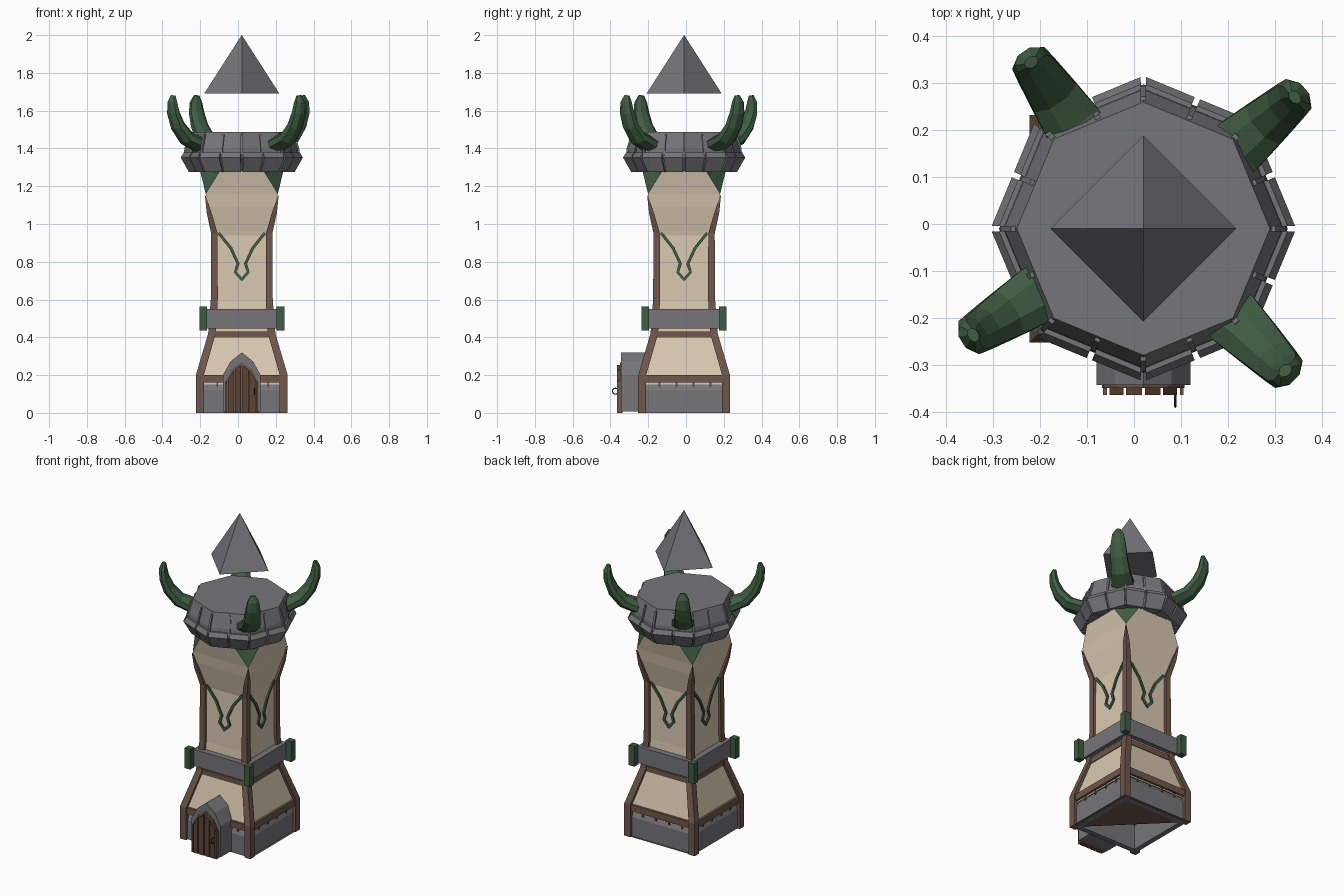
import bpy, bmesh, math
from mathutils import Vector, Matrix

if "Cube" in bpy.data.objects:
    bpy.data.objects.remove(bpy.data.objects["Cube"])

CENTER = Vector((0.02, -0.01, 0))


def material(name, r, g, b):
    m = bpy.data.materials.new(name)
    m.diffuse_color = (r, g, b, 1)
    m.use_nodes = True
    m.node_tree.nodes["Principled BSDF"].inputs["Base Color"].default_value = m.diffuse_color
    return m


CREAM = material("cream plaster", 0.70, 0.58, 0.44)
STONE = material("grey stone", 0.18, 0.18, 0.195)
WOOD = material("brown timber", 0.16, 0.095, 0.07)
DOOR = material("dark door wood", 0.11, 0.058, 0.035)
GREEN = material("dark green", 0.05, 0.108, 0.055)
IRON = material("dark iron", 0.03, 0.03, 0.03)


# A solid is (verts, faces); several solids are merged into one object
def loft(rings, caps=True):
    n = len(rings[0])
    verts = [Vector(p) for ring in rings for p in ring]
    faces = [(i * n + j, i * n + (j + 1) % n, (i + 1) * n + (j + 1) % n, (i + 1) * n + j)
             for i in range(len(rings) - 1) for j in range(n)]
    if caps:
        faces += [tuple(range(n)), tuple(range(len(verts) - n, len(verts)))]
    return verts, faces


def box(x0, x1, y0, y1, z0, z1):
    return loft([[(x0, y0, z), (x1, y0, z), (x1, y1, z), (x0, y1, z)] for z in (z0, z1)])


def prism(profile, y0, y1):
    return loft([[(x, y, z) for x, z in profile] for y in (y0, y1)])


def rot(solid, angle):
    m = Matrix.Rotation(angle, 3, 'Z')
    return [m @ v for v in solid[0]], solid[1]


def four(*solids):
    return [rot(s, k * math.pi / 2) for k in range(4) for s in solids]


def polygon(r, z, n=8):
    return [(r * math.cos(k * math.tau / n), r * math.sin(k * math.tau / n), z) for k in range(n)]


def square(h, z):
    return [(-h, -h, z), (h, -h, z), (h, h, z), (-h, h, z)]


def build(name, mat, solids):
    bm = bmesh.new()
    for verts, faces in solids:
        vs = [bm.verts.new(v + CENTER) for v in verts]
        for f in faces:
            bm.faces.new([vs[i] for i in f])
    bmesh.ops.recalc_face_normals(bm, faces=bm.faces)
    me = bpy.data.meshes.new(name)
    bm.to_mesh(me)
    bm.free()
    me.materials.append(mat)
    ob = bpy.data.objects.new(name, me)
    bpy.context.collection.objects.link(ob)
    return ob


# Plaster tower walls, flaring from a square to eight sides at the top
PROFILE = [(0.15, .222), (0.2, .222), (0.42, .162), (0.6, .148), (0.94, .146), (1.09, .18), (1.16, .191)]
build("tower_walls", CREAM, [loft([square(h, z) for z, h in PROFILE], caps=False)])
A, B, Z0, Z1 = .22, .117, 1.16, 1.28
flare = ([Vector(p) for p in ((-.191, -.191, Z0), (.191, -.191, Z0), (B, -A, Z1), (-B, -A, Z1))], [(0, 1, 2, 3)])
corner = ([Vector(p) for p in ((.191, -.191, Z0), (A, -B, Z1), (B, -A, Z1))], [(0, 1, 2)])
build("upper_walls", CREAM, four(flare))
build("corner_gussets", GREEN, four(corner))

# Corner posts following the walls, tapering out at the top
POST = [(0, .243, .042), (.2, .243, .042), (.42, .178, .04), (.6, .164, .037),
        (.95, .162, .034), (1.06, .186, .026), (1.15, .195, .004)]
post = loft([[(o - w, o - w, z), (o, o - w, z), (o, o, z), (o - w, o, z)] for z, o, w in POST])
build("corner_posts", WOOD, four(post))

# Horizontal timbers, studs and a partial underside
build("lower_beams", WOOD, four(box(-.21, .21, -.236, -.205, .16, .2)))
build("upper_beams", WOOD, four(box(-.16, .16, -.172, -.14, .4, .432)))
build("beam_studs", WOOD, four(*[box(x - .005, x + .005, -.225, -.2, .135, .16) for x in (-.13, -.04, .05, .14)]))
build("underside", WOOD, [([Vector(p) for p in ((.24, -.24, .002), (.24, .24, .002), (-.24, .24, .002))], [(0, 1, 2)])])

# Stone footing, a sloped slab on each side
footing = loft([[(x, -.227, 0), (x, -.227, .12), (x, -.212, .155), (x, -.195, .155), (x, -.195, 0)]
                for x in (-.21, .21)])
build("stone_footing", STONE, four(footing))

# Stone band with green corner clasps
build("stone_band", STONE, four(box(-.19, .19, -.19, -.14, .447, .55)))
build("band_clasps", GREEN, four(box(.185, .225, .185, .225, .437, .562)))

# Forked vine ornament on each wall
VINE = [(-.12, .95), (-.058, .872), (-.02, .79), (-.034, .745), (0, .706)]
strips = []
for s in (-1, 1):
    for p, q in zip(VINE, VINE[1:]):
        p, q = Vector((s * p[0], p[1])), Vector((s * q[0], q[1]))
        d = (q - p).normalized()
        n = Vector((-d.y, d.x)) * .0075
        p, q = p - d * .004, q + d * .004
        strips.append(prism([p + n, q + n, q - n, p - n], -.155, -.14))
build("vine_ornament", GREEN, four(*strips))

# Stone collar: core, separate blocks, cap and thin ribs
build("collar_core", STONE, [loft([polygon(.272, 1.28), polygon(.308, 1.35), polygon(.30, 1.37)])])
blocks = []
RIM = [(.2, 1.275), (.282, 1.275), (.326, 1.352), (.31, 1.378), (.2, 1.378)]
for k in range(8):
    a = Vector((math.cos(k * math.pi / 4), math.sin(k * math.pi / 4), 0))
    b = Vector((math.cos((k + 1) * math.pi / 4), math.sin((k + 1) * math.pi / 4), 0))
    for t0, t1 in ((.025, .475), (.525, .975)):
        blocks.append(loft([[a.lerp(b, t) * r + Vector((0, 0, z)) for r, z in RIM] for t in (t0, t1)]))
build("collar_blocks", STONE, blocks)
build("collar_cap", STONE, [loft([polygon(.30, 1.36), polygon(.297, 1.40), polygon(.27, 1.488)])])
ribs = []
for k in range(16):
    f = math.cos(math.pi / 8) if k % 2 else 1
    ribs.append(rot(prism([(.2, 1.37), (.306 * f, 1.37), (.304 * f, 1.40), (.282 * f, 1.475), (.2, 1.475)],
                          -.006, .006), k * math.pi / 8))
build("cap_ribs", STONE, ribs)

# Floating pyramid
build("floating_pyramid", STONE, [loft([polygon(.198, 1.692, 4), polygon(.0005, 2.0, 4)])])

# Curved horns: radius, height, half width, half thickness
HORN = [(.19, 1.425, .068, .042), (.27, 1.422, .068, .042), (.345, 1.455, .058, .04), (.40, 1.52, .05, .036),
        (.428, 1.59, .045, .03), (.434, 1.645, .036, .024), (.428, 1.68, .016, .012)]
rings = []
for i, (r, z, w, t) in enumerate(HORN):
    p, q = HORN[max(i - 1, 0)], HORN[min(i + 1, len(HORN) - 1)]
    d = Vector((q[0] - p[0], q[1] - p[1])).normalized()
    rings.append([(r - d.y * t * math.sin(a), w * math.cos(a), z + d.x * t * math.sin(a))
                  for a in (k * math.tau / 8 + math.pi / 8 for k in range(8))])
build("horns", GREEN, [rot(loft(rings), math.radians(a)) for a in (41, 124, 212, 315)])

# Door porch, timber surround and planks
def arch(w, spring, shoulder, top, base=0):
    return [(-w, base), (w, base), (w, spring), (w * .6, shoulder), (0, top), (-w * .6, shoulder), (-w, spring)]


build("door_porch", STONE, [prism(arch(.1, .2, .272, .32, .008), -.333, -.2)])
build("door_surround", WOOD, [prism(arch(.088, .165, .232, .268), -.34, -.325)]
      + [box(s * .086 - .008 * (s > 0), s * .086 + .008 * (s < 0) , -.355, -.33, 0, .17) for s in (-1, 1)])


def arch_height(x):
    x = abs(x) / .08
    return .255 - x / .6 * .035 if x < .6 else .22 - (x - .6) / .4 * .055


planks = []
for x0, x1 in ((-.072, -.042), (-.037, -.003), (.003, .037), (.042, .072)):
    planks.append(prism([(x0, 0), (x1, 0), (x1, arch_height(x1)), (x0, arch_height(x0))], -.355, -.335))
build("door_planks", DOOR, planks)

# Ring handle
bpy.ops.mesh.primitive_torus_add(major_segments=10, minor_segments=4, major_radius=.016, minor_radius=.003,
                                 location=(.088, -.374, .115), rotation=(0, math.pi / 2, 0))
handle = bpy.context.object
handle.name = "door_handle"
handle.data.materials.append(IRON)
